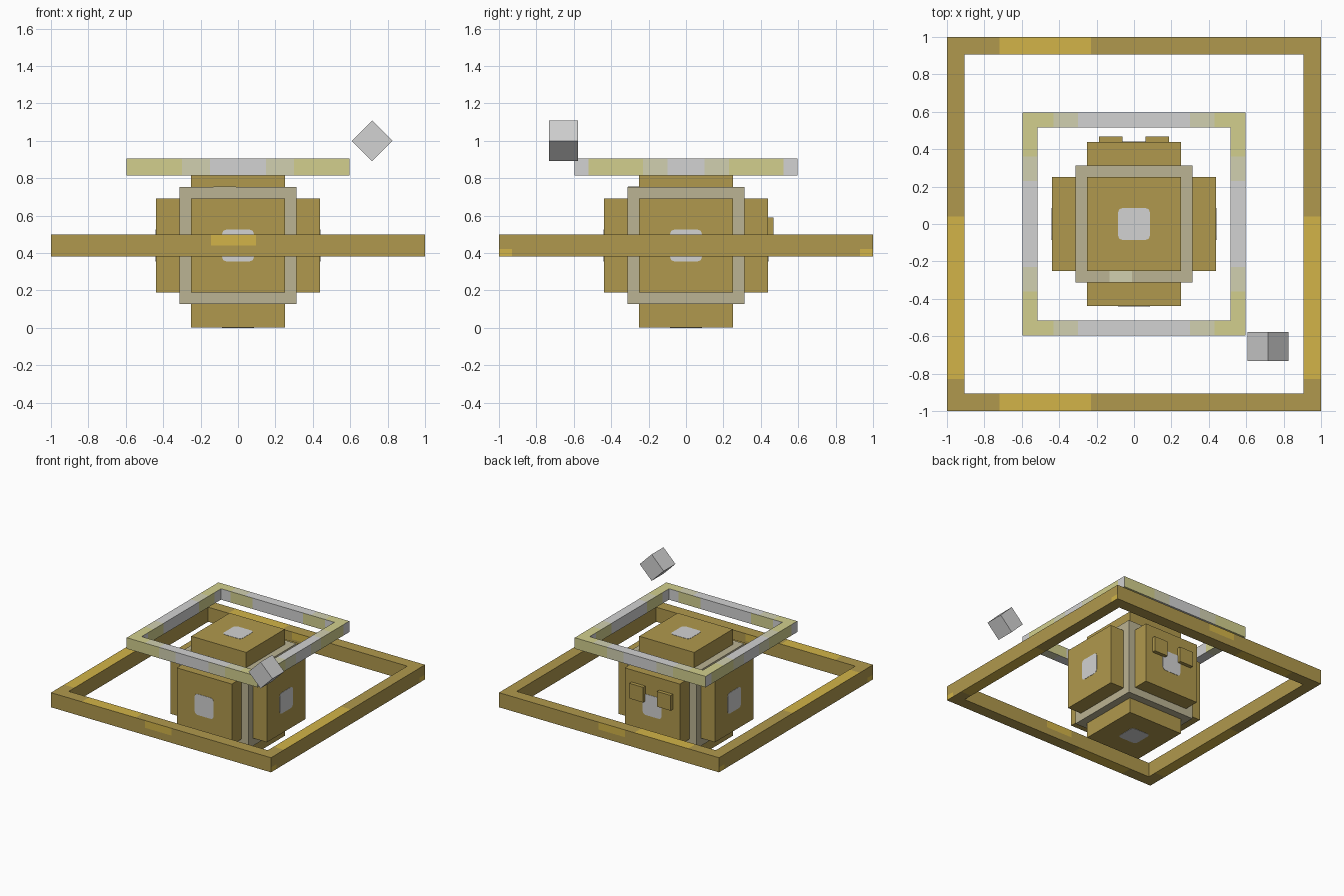
import bpy, bmesh
from mathutils import Vector, Matrix

if "Cube" in bpy.data.objects:
    bpy.data.objects.remove(bpy.data.objects["Cube"], do_unlink=True)


def material(name, *rgb):
    # sRGB bytes converted to a linear flat colour
    lin = [((c / 255 + 0.055) / 1.055) ** 2.4 for c in rgb]
    m = bpy.data.materials.new(name)
    m.use_nodes = True
    m.diffuse_color = (*lin, 1)
    m.node_tree.nodes["Principled BSDF"].inputs["Base Color"].default_value = (*lin, 1)
    return m


DARK_GOLD = material("dark gold", 176, 153, 77)
GOLD = material("bright gold", 210, 180, 72)
GREY = material("light grey", 210, 210, 210)
PALE = material("pale yellow", 210, 207, 141)
CREAM = material("cream grey", 209, 208, 176)
TAN = material("tan grey", 187, 179, 147)


def finish(bm, name, *mats):
    bmesh.ops.recalc_face_normals(bm, faces=bm.faces)
    mesh = bpy.data.meshes.new(name)
    bm.to_mesh(mesh)
    bm.free()
    for m in mats:
        mesh.materials.append(m)
    obj = bpy.data.objects.new(name, mesh)
    bpy.context.collection.objects.link(obj)
    return obj


def box(name, centre, size, mat, round_axis=None, radius=0.025):
    bm = bmesh.new()
    bmesh.ops.create_cube(bm, size=1)
    bmesh.ops.scale(bm, vec=size, verts=bm.verts)
    if round_axis is not None:
        edges = [e for e in bm.edges
                 if abs((e.verts[0].co - e.verts[1].co)[round_axis]) > 1e-5]
        bmesh.ops.bevel(bm, geom=edges, offset=radius, segments=2,
                        profile=0.5, affect='EDGES')
    obj = finish(bm, name, mat)
    obj.location = centre
    return obj


def square_ring(name, outer, inner, low, high, cuts, rule, mats):
    # Square frame, cut along the given planes and coloured per face by a rule
    bm = bmesh.new()
    profile = [(outer, low), (outer, high), (inner, high), (inner, low)]
    corners = [(-1, -1), (1, -1), (1, 1), (-1, 1)]
    loops = [[bm.verts.new((sx * r, sy * r, z)) for r, z in profile]
             for sx, sy in corners]
    for i in range(4):
        a, b = loops[i], loops[(i + 1) % 4]
        for j in range(4):
            k = (j + 1) % 4
            bm.faces.new((a[j], b[j], b[k], a[k]))
    for axis, value in cuts:
        normal = Vector((0, 0, 0))
        normal[axis] = 1
        bmesh.ops.bisect_plane(bm, geom=bm.verts[:] + bm.edges[:] + bm.faces[:],
                               plane_co=normal * value, plane_no=normal)
    bmesh.ops.recalc_face_normals(bm, faces=bm.faces)
    for f in bm.faces:
        f.material_index = rule(f.calc_center_median(), f.normal)
    return finish(bm, name, *mats)


MID = 0.44  # height of the body centre

# Core cube with a small patch on its top front edge
box("core", (0, 0, MID), (0.625, 0.625, 0.625), TAN)
box("core_patch", (-0.07, -0.28, MID + 0.3125), (0.12, 0.06, 0.004), CREAM)

# Raised panel with a rounded pale window on each of the six sides
sides = {"right": (0, 1), "left": (0, -1), "back": (1, 1),
         "front": (1, -1), "top": (2, 1), "bottom": (2, -1)}
sides["left"], sides["right"] = sides["right"], sides["left"]
for side, (axis, sign) in sides.items():
    out = Vector((0, 0, 0))
    out[axis] = sign
    middle = Vector((0, 0, MID))
    size = Vector((0.5, 0.5, 0.5))
    size[axis] = 0.13
    box(side + "_panel", middle + out * 0.373, size, DARK_GOLD)
    size = Vector((0.172, 0.172, 0.172))
    size[axis] = 0.004
    box(side + "_window", middle + out * 0.438, size, GREY, axis)

# Two raised blocks on the back panel
for side, x in (("left", 0.125), ("right", -0.125)):
    box(side + "_block", (x, 0.45, 0.528), (0.125, 0.034, 0.125), DARK_GOLD)


# Lower wide ring
def lower_rule(c, n):
    if abs(n.z) > 0.5:
        if abs(c.y) > 0.905:
            return int(-0.72 < c.x < -0.23)
        return int(-0.83 < c.y < 0.04)
    if abs(n.y) > 0.5:
        return int(-0.145 < c.x < 0.095 and c.z > 0.44)
    return int(abs(c.y) > 0.93 and c.z < 0.42)


lower_cuts = [(0, x) for x in (-0.72, -0.23, -0.145, 0.095)]
lower_cuts += [(1, y) for y in (-0.93, -0.83, 0.04, 0.93)]
lower_cuts += [(2, 0.42), (2, 0.44)]
square_ring("lower_ring", 1, 0.905, 0.38, 0.5, lower_cuts, lower_rule,
            (DARK_GOLD, GOLD))


# Upper narrow ring: pale corners fading to grey middles
def upper_rule(c, n):
    def fade(t, cream, pale):
        return 2 if t > pale else 1 if t > cream else 0
    x, y = abs(c.x), abs(c.y)
    if abs(n.z) > 0.5:
        return fade(x, 0.3, 0.43) if y > 0.515 else fade(y, 0.23, 0.36)
    if n.x * c.x + n.y * c.y < 0:
        along = x if abs(n.y) > 0.5 else y
        return 2 if 0.23 < along < 0.43 else 0
    if abs(n.y) > 0.5:
        return fade(x, 0.15, 0.3)
    return 0 if y > 0.52 else fade(y, 0.1, 0.23)


upper_cuts = [(axis, s * v) for axis in (0, 1) for s in (-1, 1)
              for v in (0.1, 0.15, 0.23, 0.3, 0.36, 0.43, 0.52)]
square_ring("upper_ring", 0.595, 0.515, 0.815, 0.905, upper_cuts, upper_rule,
            (GREY, CREAM, PALE))

# Small floating cube standing on its edge
cube = box("floating_cube", (0.717, -0.655, 1.0), (0.154, 0.154, 0.154), GREY)
cube.rotation_euler.y = 0.7854
